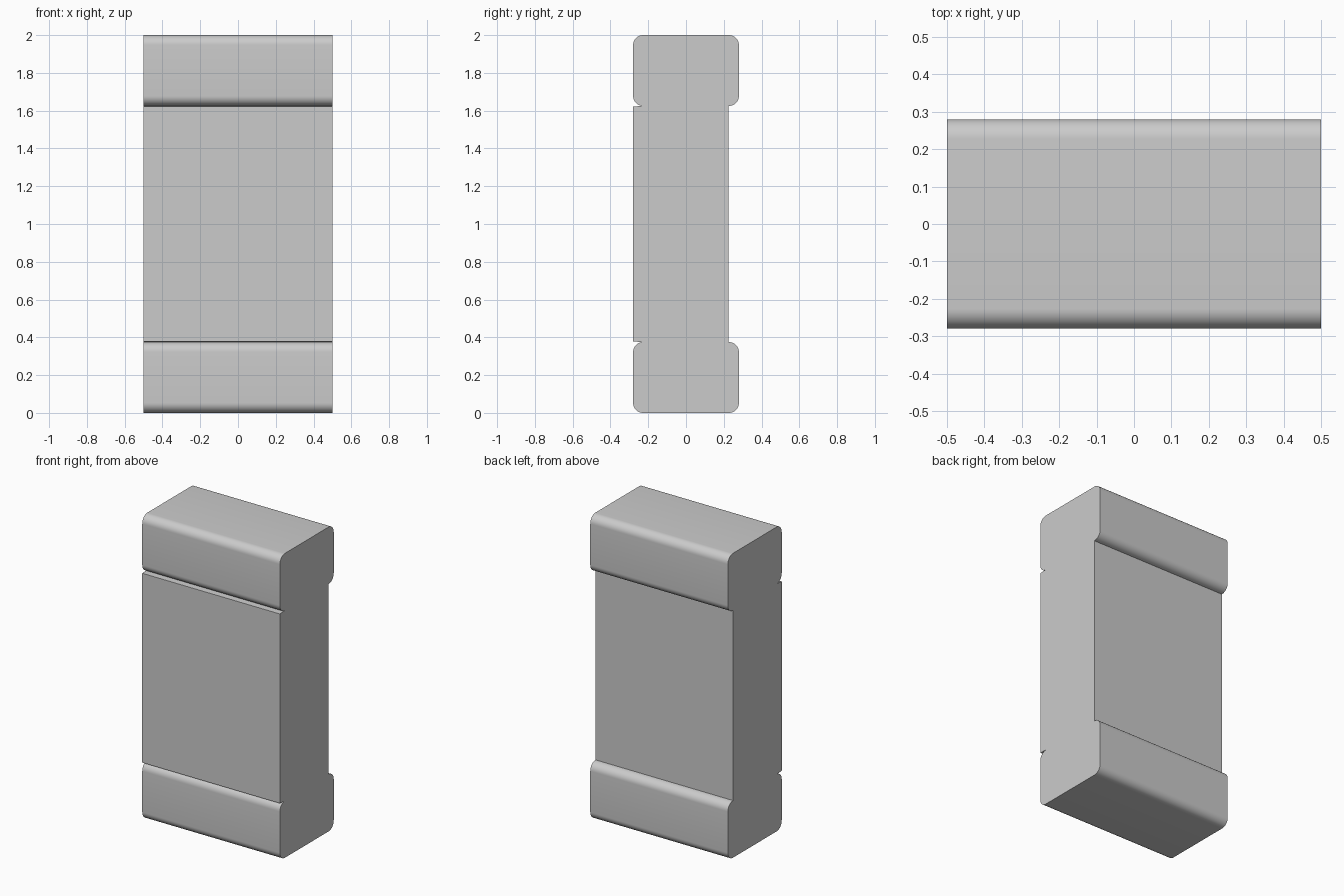
import bpy, bmesh
from math import sin, cos, radians

if "Cube" in bpy.data.objects:
    bpy.data.objects.remove(bpy.data.objects["Cube"])

HALF_X, DEPTH, BACK, R = 0.5, 0.28, 0.225, 0.053
CAP_LOW, BODY_END, TOP, SEG = 1.625, 1.622, 2.0, 10


def arc(cy, cz, start, end):
    """Rounded corner as (y, z) points."""
    pts = []
    for i in range(SEG + 1):
        a = radians(start + (end - start) * i / SEG)
        pts.append((cy + R * cos(a), cz + R * sin(a)))
    return pts


# Upper half of the side profile: front panel, notch, rounded terminal, recessed back
e = DEPTH - R
upper = [(-DEPTH, BODY_END)]
upper += arc(-e, CAP_LOW + R, 270, 180)
upper += arc(-e, TOP - R, 180, 90)
upper += arc(e, TOP - R, 90, 0)
upper += arc(e, CAP_LOW + R, 0, -90)
upper += [(BACK, CAP_LOW)]

# Mirror about mid height for the lower terminal
profile = upper + [(y, TOP - z) for y, z in reversed(upper)]

# Extrude the profile across the width
bm = bmesh.new()
face = bm.faces.new([bm.verts.new((-HALF_X, y, z)) for y, z in profile])
ext = bmesh.ops.extrude_face_region(bm, geom=[face], use_keep_orig=True)
moved = [g for g in ext["geom"] if isinstance(g, bmesh.types.BMVert)]
bmesh.ops.translate(bm, verts=moved, vec=(2 * HALF_X, 0, 0))
bmesh.ops.recalc_face_normals(bm, faces=bm.faces)
mesh = bpy.data.meshes.new("chip_component")
bm.to_mesh(mesh)
bm.free()

chip = bpy.data.objects.new("chip_component", mesh)
bpy.context.collection.objects.link(chip)
bpy.context.view_layer.objects.active = chip
chip.select_set(True)
bpy.ops.object.shade_smooth_by_angle(angle=radians(30))
